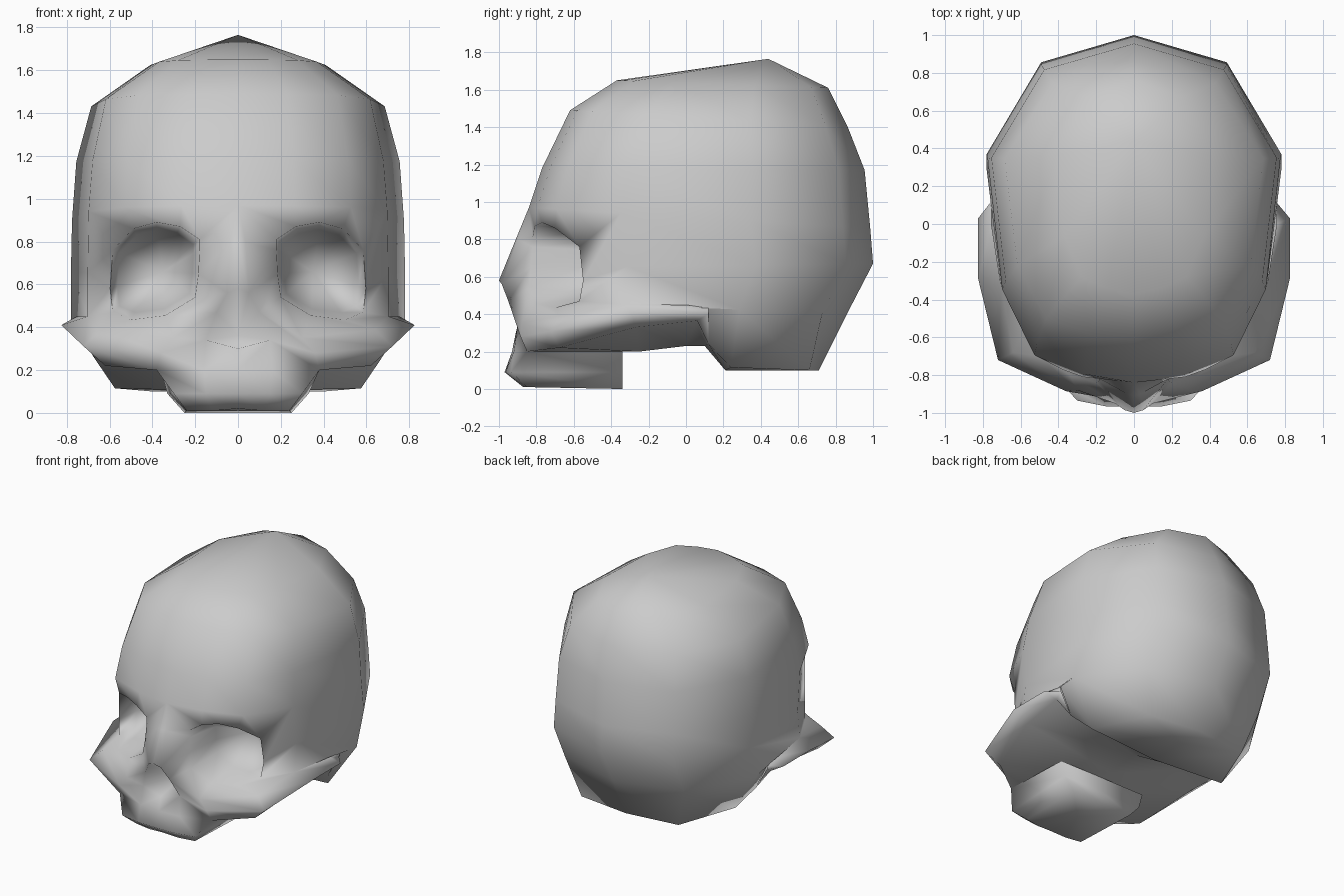
import bpy, bmesh, math
from mathutils import Vector

if "Cube" in bpy.data.objects:
    bpy.data.objects.remove(bpy.data.objects["Cube"])

bm = bmesh.new()


def face(*pts):
    """Add a face and its mirror image."""
    for s in (1, -1):
        vs = [bm.verts.new((s * p[0], p[1], p[2])) for p in pts]
        bm.faces.new(vs if s == 1 else vs[::-1])


def loft(a, b, start=0, closed=False):
    """Join two polylines with quads."""
    n = len(a)
    for i in range(start, n if closed else n - 1):
        j = (i + 1) % n
        face(a[i], a[j], b[j], b[i])


def fan(line, tip, closed=False):
    n = len(line)
    for i in range(n if closed else n - 1):
        face(line[i], line[(i + 1) % n], tip)


# Braincase: half rings (front y, front z, back y, back z, half width)
outline = [(0, 0), (.34, .025), (.68, .08), (.9, .27), (1, .65), (.63, .92), (0, 1)]


def ring(yf, zf, yb, zb, w):
    return [(u * w, yf + v * (yb - yf), zf + v * (zb - zf)) for u, v in outline]


crown = ring(-.37, 1.65, .76, 1.61, .41)
upper = ring(-.62, 1.49, .865, 1.40, .685)
middle = ring(-.77, 1.18, .955, 1.17, .755)
brow = ring(-.84, .97, .985, .86, .775)
temple = ring(-.80, .65, 1.0, .67, .78)
lower = ring(-.78, .47, .86, .40, .78)
fan(crown, (0, .44, 1.765))
loft(crown, upper)
loft(upper, middle)
loft(middle, brow)
loft(brow, temple, 3)
loft(temple, lower, 3)

# Skull base behind the jaw
ear = (.755, .12, .432)
base = [(.66, .12, .24), (.575, .24, .115), (.40, .66, .10), (0, .71, .10)]
base_mid = [(0, .10, .23), (0, .21, .10), (0, .5, .10), (0, .71, .10)]
loft([ear] + lower[4:], base)
loft(base, base_mid)

# Eye rims joined to brow, temple, cheek and nose bridge
rim = [(.18, -.82, .81), (.27, -.81, .87), (.38, -.77, .89), (.49, -.70, .86),
       (.585, -.57, .76), (.597, -.55, .58), (.585, -.57, .47), (.50, -.70, .435),
       (.34, -.80, .455), (.20, -.84, .54), (.185, -.83, .65), (.18, -.82, .76)]
cheek_top = [(.10, -.95, .47), (.30, -.88, .35), (.64, -.68, .39),
             lower[3], (.755, 0, .45), ear]
nose_side = (.05, -.985, .56)
bridge_side = (.035, -.90, .80)
around = [brow[0], brow[1], brow[2], brow[2], brow[3], temple[3], lower[3],
          cheek_top[2], cheek_top[1], cheek_top[0], nose_side, bridge_side]
loft(around, rim, closed=True)
nose_mid = [(0, -.84, .97), (0, -.91, .80), (0, -1, .58)]
loft(nose_mid, [brow[0], bridge_side, nose_side])

# Eye sockets: steep walls, then a rounded pit
pit = Vector((.35, -.32, .66))
hollow = []
for p in rim:
    q = Vector(p).lerp(Vector((.37, p[1], .66)), .15)
    q.y = max(p[1] + .16, -.56)
    hollow.append(q)
loft(rim, hollow, closed=True)
fan(hollow, pit, closed=True)

# Cheekbones, arches and underside
cheek_edge = [(.15, -.90, .34), (.36, -.885, .28), (.72, -.72, .31),
              (.825, -.29, .41), (.825, .03, .41), (.75, .12, .40)]
cheek_low = [(.16, -.92, .20), (.38, -.85, .20), (.62, -.68, .22),
             (.72, -.27, .33), (.74, .06, .365), (.66, .12, .24)]
under_mid = [(0, y, z) for y, z in
             ((-.93, .2), (-.8, .2), (-.6, .2), (-.25, .2), (.0, .23), (.10, .23))]
loft(cheek_top, cheek_edge)
loft(cheek_edge, cheek_low)
loft(cheek_low[1:], under_mid[1:])

# Nose opening
sill = (0, -.91, .30)
fan([nose_mid[2], nose_side, cheek_top[0], cheek_edge[0], sill], (0, -.62, .36))
face(cheek_edge[0], cheek_low[0], under_mid[0], sill)

# Upper jaw block
jaw = [[(0, -.93, .2), (.16, -.92, .2), (.38, -.85, .2), (.36, -.34, .2), (0, -.34, .2)],
       [(0, -.97, .09), (.15, -.965, .09), (.30, -.935, .09), (.33, -.34, .09), (0, -.34, .09)],
       [(0, -.88, .02), (.12, -.87, .01), (.24, -.85, .01), (.25, -.34, 0), (0, -.34, 0)]]
loft(jaw[0], jaw[1])
loft(jaw[1], jaw[2])
fan(jaw[2], (0, -.6, .01))

# Weld and smooth
bmesh.ops.remove_doubles(bm, verts=bm.verts, dist=.005)
bmesh.ops.dissolve_degenerate(bm, edges=bm.edges, dist=.001)
bmesh.ops.recalc_face_normals(bm, faces=bm.faces)
mesh = bpy.data.meshes.new("skull")
bm.to_mesh(mesh)
bm.free()
skull = bpy.data.objects.new("skull", mesh)
bpy.context.collection.objects.link(skull)
bpy.context.view_layer.objects.active = skull
skull.select_set(True)
bpy.ops.object.shade_smooth_by_angle(angle=math.radians(110))
